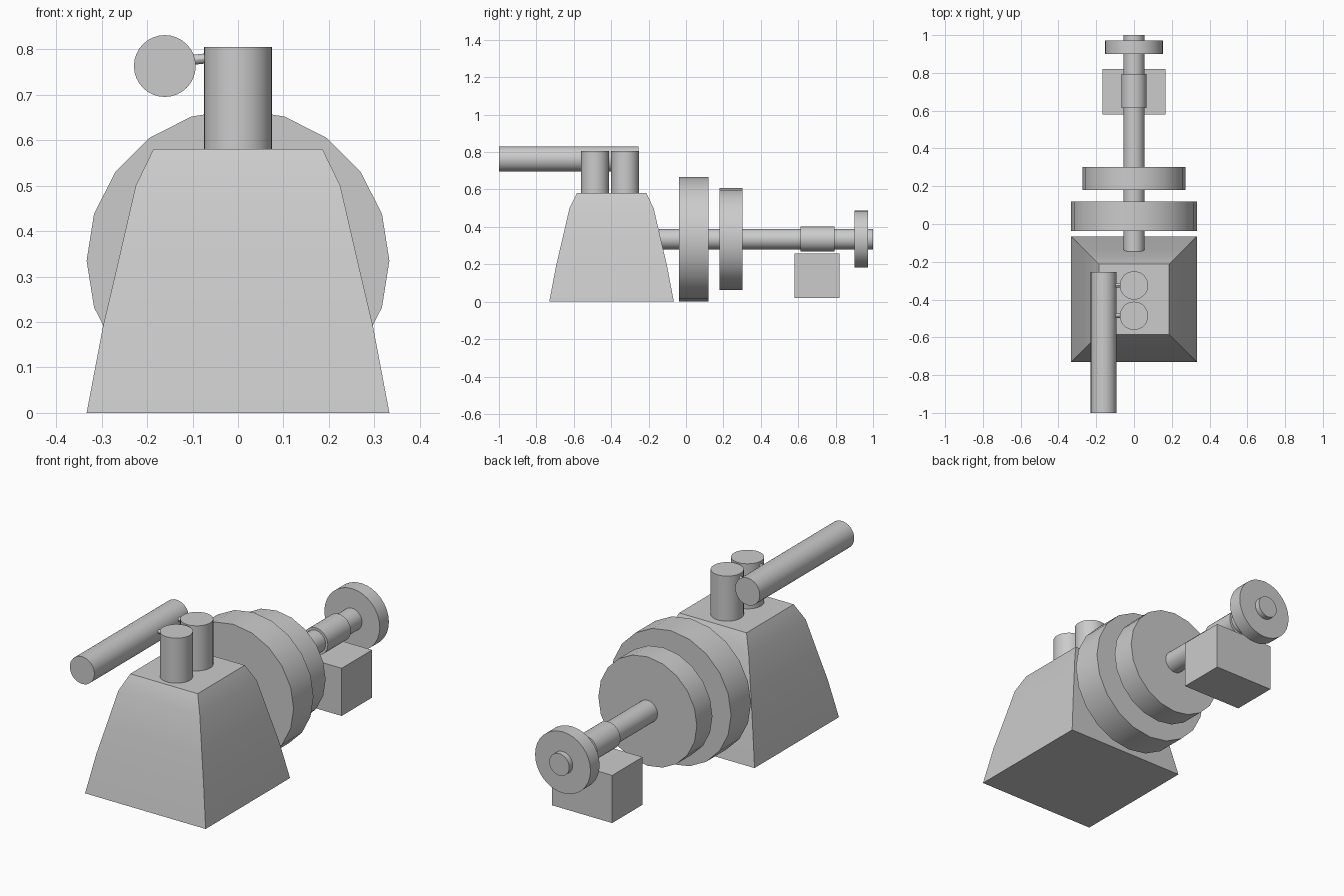
import bpy, bmesh, math
from mathutils import Vector

if "Cube" in bpy.data.objects:
    bpy.data.objects.remove(bpy.data.objects["Cube"])


def smooth(ob, deg=30):
    bpy.ops.object.select_all(action='DESELECT')
    ob.select_set(True)
    bpy.context.view_layer.objects.active = ob
    bpy.ops.object.shade_smooth_by_angle(angle=math.radians(deg))


def rod(name, start, end, r, sides=32):
    """Capped cylinder between two points."""
    a, b = Vector(start), Vector(end)
    bpy.ops.mesh.primitive_cylinder_add(vertices=sides, radius=r, depth=(b - a).length,
                                        location=(a + b) / 2)
    ob = bpy.context.object
    ob.name = name
    ob.rotation_euler = (b - a).to_track_quat('Z', 'Y').to_euler()
    smooth(ob)
    return ob


def axle_part(name, y0, y1, r, sides=32):
    """Cylinder centred on the drive axle."""
    return rod(name, (0, y0, 0.335), (0, y1, 0.335), r, sides)


# Tapered housing, lofted from square rings (half width, height)
bm = bmesh.new()
rings = []
for h, z in [(0.333, 0), (0.297, 0.19), (0.263, 0.335), (0.225, 0.5), (0.186, 0.58)]:
    rings.append([bm.verts.new((sx * h, -0.398 + sy * h, z))
                  for sx, sy in ((-1, -1), (1, -1), (1, 1), (-1, 1))])
bm.faces.new(rings[0][::-1])
bm.faces.new(rings[-1])
for lo, hi in zip(rings, rings[1:]):
    for i in range(4):
        j = (i + 1) % 4
        bm.faces.new((lo[i], lo[j], hi[j], hi[i]))
mesh = bpy.data.meshes.new("housing")
bm.to_mesh(mesh)
bm.free()
housing = bpy.data.objects.new("housing", mesh)
bpy.context.collection.objects.link(housing)
smooth(housing)

# Upright cylinders with short links to the side pipe
for i, y in enumerate((-0.325, -0.486)):
    rod(f"upright_cylinder_{i}", (0, y, 0.57), (0, y, 0.805), 0.075)
    rod(f"pipe_link_{i}", (-0.13, y, 0.773), (-0.06, y, 0.781), 0.011, 12)

# Side pipe
rod("exhaust_pipe", (-0.161, -1, 0.763), (-0.161, -0.255, 0.763), 0.068)

# Drive axle and wheels
axle_part("drive_axle", -0.145, 1.0, 0.055)
axle_part("large_flywheel", -0.037, 0.12, 0.333, 20)
axle_part("second_flywheel", 0.18, 0.303, 0.272, 20)
axle_part("end_wheel", 0.90, 0.972, 0.153)

# Bearing sleeve and its support block
axle_part("bearing_sleeve", 0.613, 0.795, 0.067)
bpy.ops.mesh.primitive_cube_add(size=1, location=(0, 0.7, 0.138))
block = bpy.context.object
block.name = "bearing_block"
block.scale = (0.333, 0.24, 0.238)
